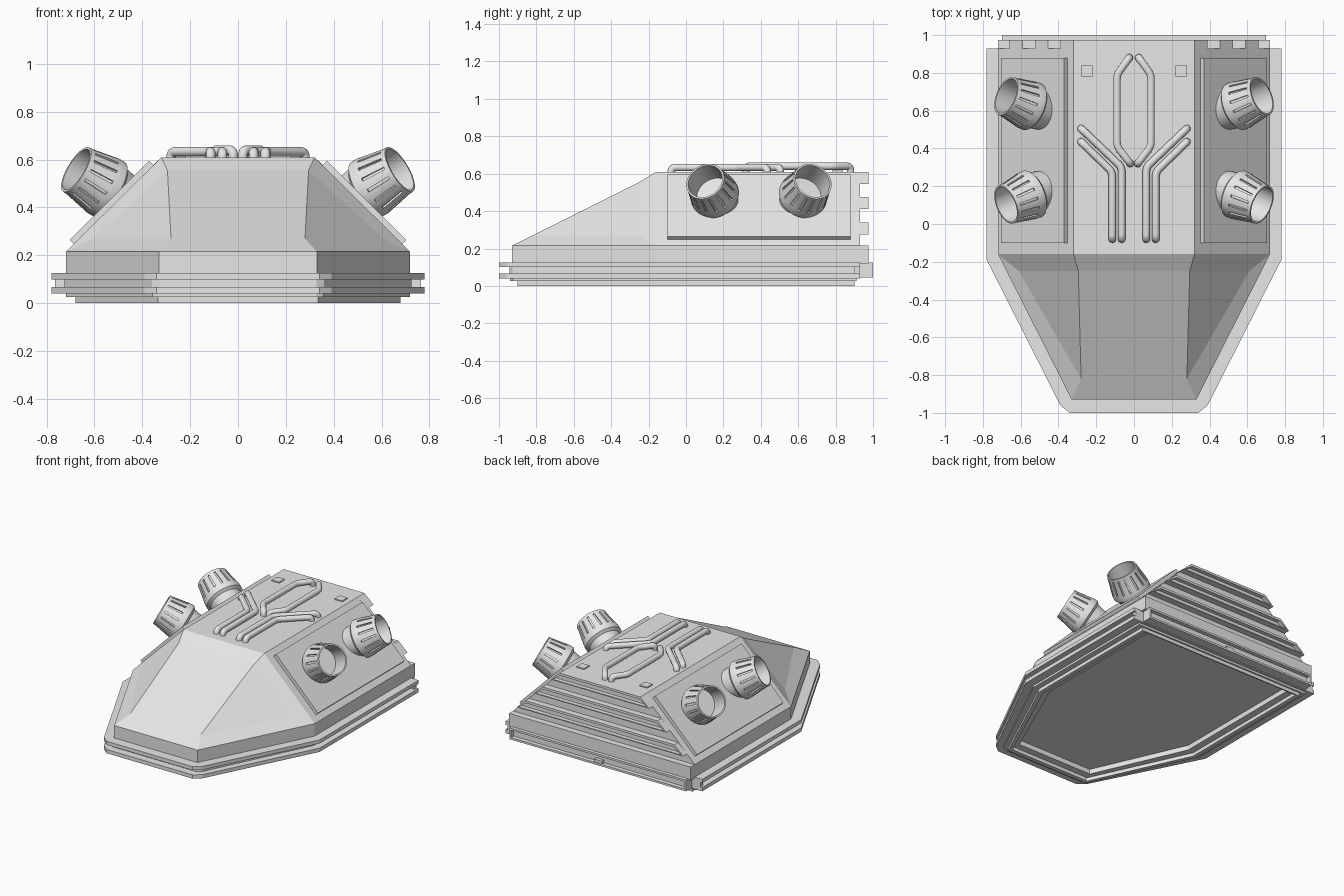
import bpy, bmesh, math
from mathutils import Vector, Matrix

cube = bpy.data.objects.get("Cube")
if cube:
    bpy.data.objects.remove(cube, do_unlink=True)

grey = bpy.data.materials.new("hull grey")
grey.use_nodes = True
COLOUR = (0.8, 0.8, 0.8, 1)
grey.diffuse_color = COLOUR
grey.node_tree.nodes["Principled BSDF"].inputs["Base Color"].default_value = COLOUR
SIDES = ((1, "left"), (-1, "right"))


def shade(obj):
    bpy.ops.object.select_all(action='DESELECT')
    obj.select_set(True)
    bpy.context.view_layer.objects.active = obj
    bpy.ops.object.shade_smooth_by_angle(angle=math.radians(35))


def finish(name, bm, smooth=False):
    bmesh.ops.recalc_face_normals(bm, faces=bm.faces[:])
    mesh = bpy.data.meshes.new(name)
    bm.to_mesh(mesh)
    bm.free()
    mesh.materials.append(grey)
    obj = bpy.data.objects.new(name, mesh)
    bpy.context.collection.objects.link(obj)
    if smooth:
        shade(obj)
    return obj


def bridge(bm, low, high):
    n = len(low)
    return [bm.faces.new((low[i], low[(i + 1) % n], high[(i + 1) % n], high[i]))
            for i in range(n)]


def loft(name, sections):
    """Join closed loops of points and cap both ends."""
    bm = bmesh.new()
    loops = [[bm.verts.new(p) for p in s] for s in sections]
    for low, high in zip(loops, loops[1:]):
        bridge(bm, low, high)
    bm.faces.new(loops[0])
    bm.faces.new(loops[-1])
    return finish(name, bm)


def outline(half, z):
    return [(x, y, z) for x, y in half] + [(-x, y, z) for x, y in reversed(half)]


def box(name, lo, hi):
    bm = bmesh.new()
    bmesh.ops.create_cube(bm, size=1)
    for v in bm.verts:
        v.co = [(a + b) / 2 + c * (b - a) for a, b, c in zip(lo, hi, v.co)]
    return finish(name, bm)


def rear_slot(obj, margin, depth):
    """Sink a long slot into the rear face."""
    bm = bmesh.new()
    bm.from_mesh(obj.data)
    bm.normal_update()
    face = max(bm.faces, key=lambda f: f.normal.y)
    bmesh.ops.inset_region(bm, faces=[face], thickness=margin)
    floor = bmesh.ops.extrude_discrete_faces(bm, faces=[face])["faces"][0]
    bmesh.ops.translate(bm, vec=(0, -depth, 0), verts=floor.verts[:])
    bm.to_mesh(obj.data)
    bm.free()


# Base: one stepped profile of (growth, height), from sunken floor to rim flanges
def base_section(g, z):
    return outline([(.68 + g, .9 + .3 * g), (.68 + g, -.17 - .2 * g),
                    (.335 + .55 * g, -.9 - .6 * g), (.32 + .2 * g, -.9 - g)], z)


PROFILE = ((-.08, .06), (-.08, .025), (-.03, .025), (-.03, 0), (0, 0), (0, .025),
           (.04, .025), (.04, .04), (.1, .04), (.1, .067), (.045, .067), (.045, .1),
           (.1, .1), (.1, .126), (.04, .126))
loft("stepped_base", [base_section(g, z) for g, z in PROFILE])
band = [(.72, .975), (.72, -.16), (.33, -.93)]
loft("hull_band", [outline(band, .12), outline(band, .215)])
for s, side in SIDES:
    x0, x1 = sorted((s * .7, s * .765))
    box(side + "_rim_end", (x0, .9, .05), (x1, .93, .12))
rear_slot(box("rear_beam", (-.7, .9, .045), (.7, 1, .126)), .02, .03)
box("rear_clip", (-.03, .96, .05), (.03, .995, .08))

# Sloped hull with a faceted nose
bm = bmesh.new()
half = {"A": (.72, -.16, .215), "B": (.32, -.16, .61), "C": (.33, -.93, .215),
        "P": (.61, -.25, .27), "Q": (.295, -.25, .555), "R": (.28, -.82, .27),
        "D": (.72, .93, .215), "E": (.32, .93, .61)}
L = {k: bm.verts.new(p) for k, p in half.items()}
R = {k: bm.verts.new((-x, y, z)) for k, (x, y, z) in half.items()}
for side in (L, R):
    for corners in ("PQR", "ABQP", "ACRP", "ADEB"):
        bm.faces.new([side[k] for k in corners])
for a, b in ("BQ", "QR", "RC", "BE", "ED", "DA", "AC"):
    bm.faces.new((L[a], L[b], R[b], R[a]))
finish("upper_hull", bm)

# Slotted rear slats following the hull slope
for i, z0 in enumerate((.275, .41, .545)):
    z1 = z0 + .065
    w0, w1 = .935 - z0, .93 - z1
    slat = loft("rear_slat_%d" % (i + 1),
                [[(-w0, y, z0), (w0, y, z0), (w1, y, z1), (-w1, y, z1)] for y in (.9, .975)])
    rear_slot(slat, .018, .03)

# Raised side panels and roof hatches
for s, side in SIDES:
    panel = box(side + "_side_panel", (-.235, -.49, -.02), (.235, .49, .025))
    panel.data.transform(Matrix.Translation((s * .52, .39, .412))
                         @ Matrix.Rotation(s * math.radians(45), 4, 'Y'))
    box(side + "_roof_hatch", (s * .25 - .03, .78, .6), (s * .25 + .03, .84, .618))


# Nozzles: hollow lathed cups with narrow slots in the outer taper
def nozzle(name, base, tip):
    profile = [(.09, -.07), (.105, 0), (.112, .04), (.131, .055), (.131, .085),
               (.128, .1), (.109, .205), (.107, .225), (.097, .225), (.1, .08)]
    n = 60
    bm = bmesh.new()
    rings = [[bm.verts.new((r * math.cos(math.tau * i / n), r * math.sin(math.tau * i / n), h))
              for i in range(n)] for r, h in profile]
    walls = [bridge(bm, low, high) for low, high in zip(rings, rings[1:])]
    bm.faces.new(rings[0])
    bm.faces.new(rings[-1])
    bmesh.ops.recalc_face_normals(bm, faces=bm.faces[:])
    for f in bmesh.ops.extrude_discrete_faces(bm, faces=walls[5][::4])["faces"]:
        c = f.calc_center_median()
        bmesh.ops.translate(bm, vec=Vector((c.x, c.y, 0)).normalized() * -.01, verts=f.verts[:])
    axis = (Vector(tip) - Vector(base)).normalized()
    bm.transform(Matrix.Translation(base) @ axis.to_track_quat('Z', 'Y').to_matrix().to_4x4())
    finish(name, bm, smooth=True)


for s, side in SIDES:
    nozzle(side + "_front_nozzle", (s * .495, .178, .45), (s * .67, .105, .555))
    nozzle(side + "_rear_nozzle", (s * .495, .602, .45), (s * .67, .675, .555))


# Roof pipes with rounded bends, both ends turned down into the roof
def pipe(name, path, z):
    pts = [Vector((x, y, z)) for x, y in path]
    drop = Vector((0, 0, .06))
    pts = [pts[0] - drop] + pts + [pts[-1] - drop]
    smooth = [pts[0]]
    for a, b, c in zip(pts, pts[1:], pts[2:]):
        p = b + (a - b).normalized() * .025
        q = b + (c - b).normalized() * .025
        for t in (0, .25, .5, .75, 1):
            smooth.append(p * (1 - t) ** 2 + b * 2 * t * (1 - t) + q * t * t)
    smooth.append(pts[-1])
    curve = bpy.data.curves.new(name, 'CURVE')
    curve.dimensions = '3D'
    curve.bevel_depth = .02
    curve.bevel_resolution = 5
    curve.materials.append(grey)
    spline = curve.splines.new('POLY')
    spline.points.add(len(smooth) - 1)
    for point, co in zip(spline.points, smooth):
        point.co = (*co, 1)
    obj = bpy.data.objects.new(name, curve)
    bpy.context.collection.objects.link(obj)
    bpy.ops.object.select_all(action='DESELECT')
    obj.select_set(True)
    bpy.context.view_layer.objects.active = obj
    bpy.ops.object.convert(target='MESH')
    shade(bpy.context.view_layer.objects.active)


for s, side in SIDES:
    for name, z, path in (
            ("loop_pipe", .64, [(.025, .88), (.09, .79), (.09, .41), (.02, .32)]),
            ("inner_pipe", .633, [(.28, .505), (.065, .3), (.065, -.08)]),
            ("outer_pipe", .633, [(.28, .435), (.115, .275), (.115, -.08)])):
        pipe(side + "_" + name, [(s * x, y) for x, y in path], z)
